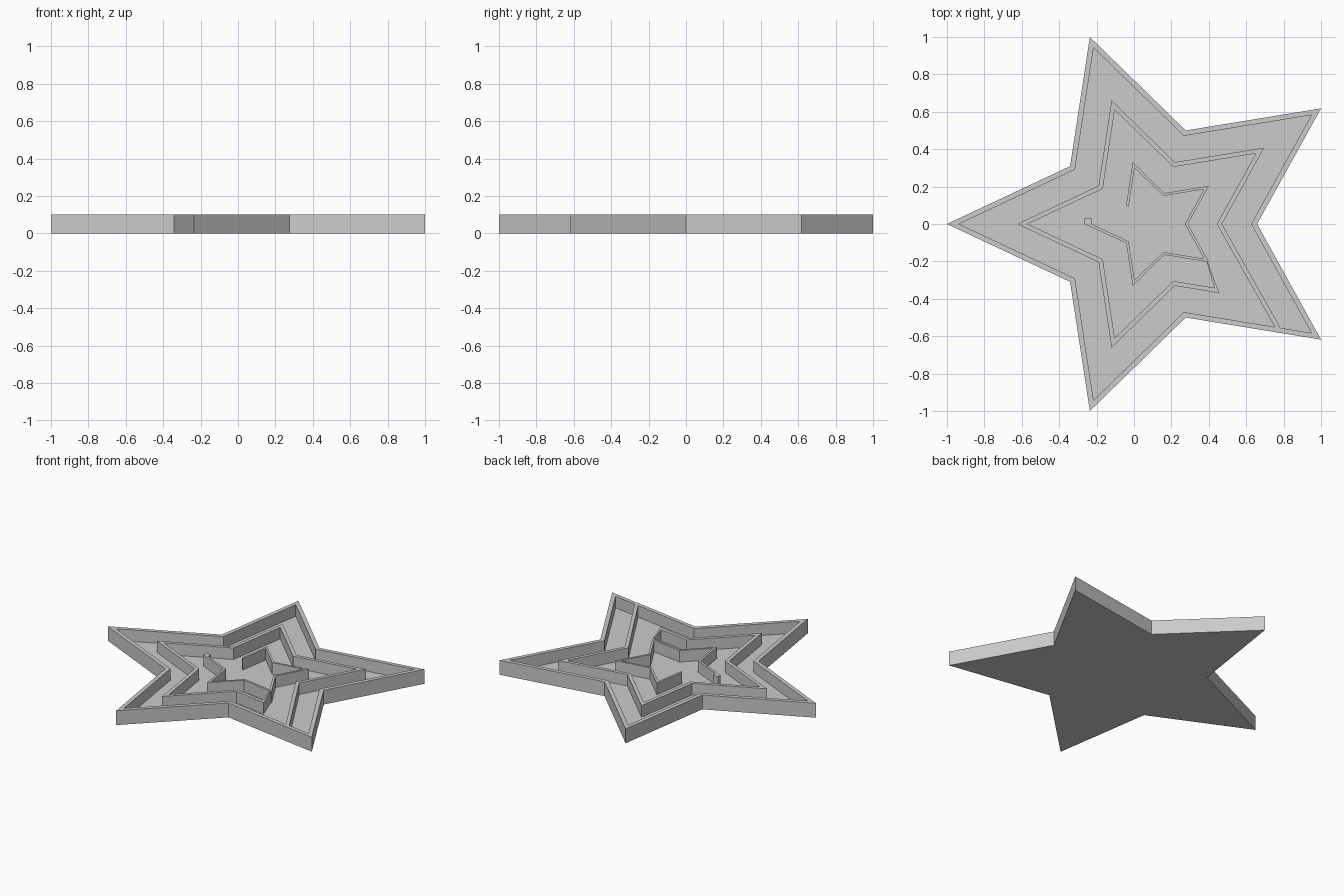
import bpy, bmesh, math

if "Cube" in bpy.data.objects:
    bpy.data.objects.remove(bpy.data.objects["Cube"])

HEIGHT, FLOOR = 0.1, 0.02
CX, RX, RY = 0.1056, 1.1056, 1.0515


def pt(k, s):
    """Corner k of the star (even = tip), clockwise from the left tip, scaled by s."""
    a = math.radians(180 - 36 * k)
    r = s * (0.5 if k % 2 else 1.0)
    return (CX + RX * r * math.cos(a), RY * r * math.sin(a))


def prism(name, pts, z0, z1):
    me = bpy.data.meshes.new(name)
    bm = bmesh.new()
    face = bm.faces.new([bm.verts.new((x, y, z0)) for x, y in pts])
    ext = bmesh.ops.extrude_face_region(bm, geom=[face])
    for v in ext["geom"]:
        if isinstance(v, bmesh.types.BMVert):
            v.co.z = z1
    bmesh.ops.recalc_face_normals(bm, faces=bm.faces)
    bm.to_mesh(me)
    bm.free()
    ob = bpy.data.objects.new(name, me)
    bpy.context.collection.objects.link(ob)
    return ob


def subtract(target, cutter):
    cutter.hide_render = True
    m = target.modifiers.new("cut", "BOOLEAN")
    m.operation, m.solver, m.object = "DIFFERENCE", "EXACT", cutter
    bpy.context.view_layer.objects.active = target
    bpy.ops.object.modifier_apply(modifier=m.name)
    bpy.data.objects.remove(cutter, do_unlink=True)


# Solid star and the cavity inside its rim
body = prism("star_maze", [pt(k, 1) for k in range(10)], 0, HEIGHT)
cavity = prism("cavity", [pt(k, 0.942) for k in range(10)], FLOOR, 0.2)

# Middle wall: from the lower right rim, round the star, then in to the inner wall
order = [5, 4, 3, 2, 1, 0, 9, 8, 7]
outer = [(0.794, -0.575)] + [pt(k, 0.66) for k in order] + [(0.455, -0.369), (0.385, -0.178)]
inner = [(0.761, -0.565)] + [pt(k, 0.61) for k in order] + [(0.43, -0.341), (0.388, -0.201), (0.38, -0.19)]
middle_wall = prism("middle_wall", outer + inner[::-1], -0.1, 0.3)

# Inner wall: open star with a square end at the left tip
order = range(1, 10)
outer = [pt(k, 0.33) for k in order] + [(-0.265, 0), (-0.265, 0.03)]
inner = [pt(k, 0.30) for k in order] + [(-0.228, 0), (-0.228, 0.03)]
inner_wall = prism("inner_wall", outer + inner[::-1], -0.1, 0.3)

# Corridors = cavity without the walls, carved out of the star
subtract(cavity, middle_wall)
subtract(cavity, inner_wall)
subtract(body, cavity)
